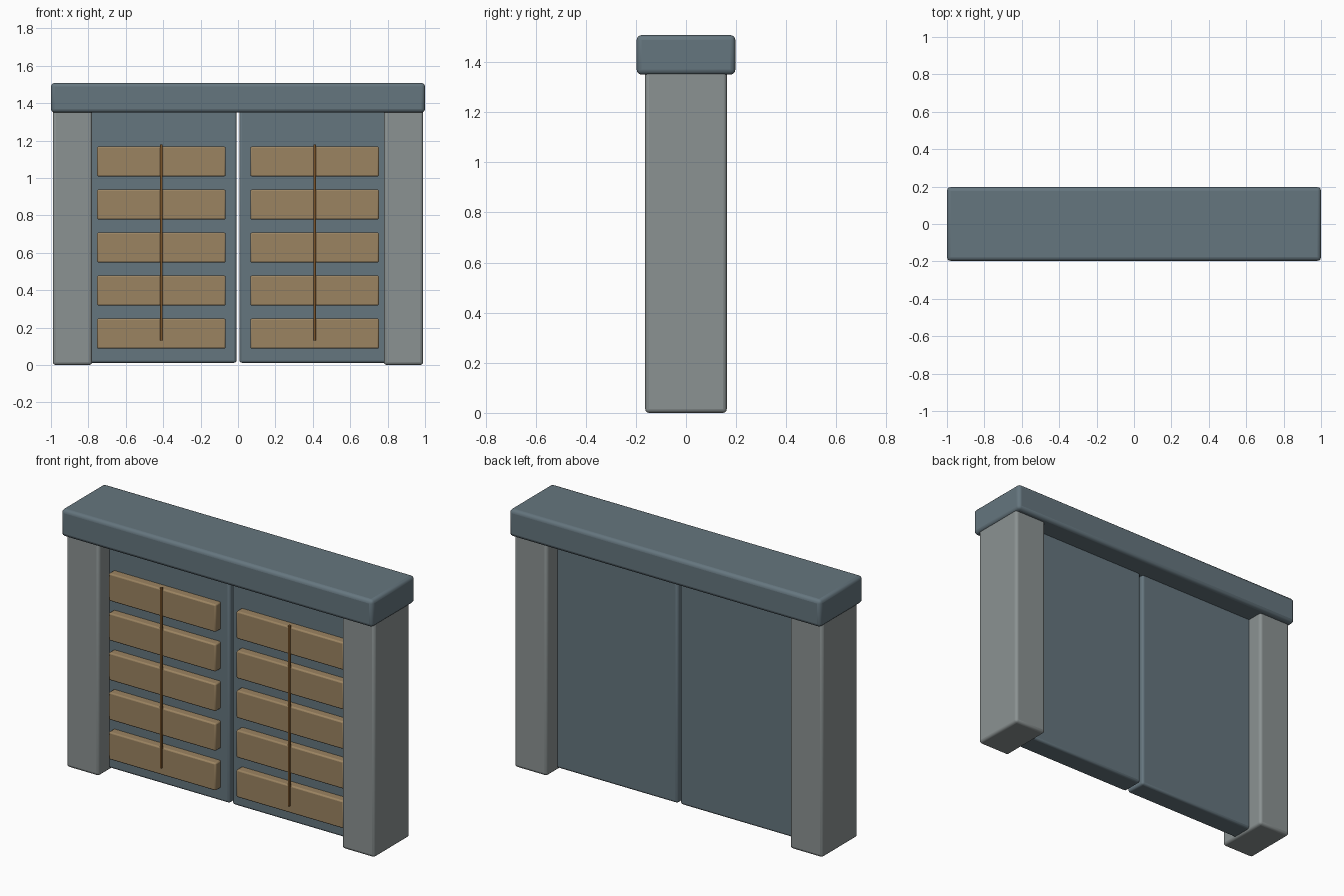
import bpy

if "Cube" in bpy.data.objects:
    bpy.data.objects.remove(bpy.data.objects["Cube"])


def material(name, rgb):
    m = bpy.data.materials.new(name)
    m.diffuse_color = (*rgb, 1)
    m.use_nodes = True
    m.node_tree.nodes["Principled BSDF"].inputs["Base Color"].default_value = m.diffuse_color
    return m


slate = material("slate_paint", (0.13, 0.18, 0.21))
stone = material("stone", (0.26, 0.29, 0.29))
wood = material("wood", (0.33, 0.23, 0.12))
dark_wood = material("dark_wood", (0.33, 0.15, 0.04))


def block(name, x, y, z, mat, bevel, segments=3):
    """Rounded box given by (min, max) ranges on each axis."""
    ranges = (x, y, z)
    bpy.ops.mesh.primitive_cube_add(size=1, location=[(a + b) / 2 for a, b in ranges])
    ob = bpy.context.object
    ob.name = name
    ob.scale = [b - a for a, b in ranges]
    bpy.ops.object.transform_apply(location=False, rotation=False, scale=True)
    ob.data.materials.append(mat)
    mod = ob.modifiers.new("rounded_edges", 'BEVEL')
    mod.width = bevel
    mod.segments = segments
    bpy.ops.object.shade_smooth_by_angle()
    return ob


# Top beam
block("lintel", (-1, 1), (-0.197, 0.197), (1.35, 1.508), slate, 0.02)

for side, s in (("left", -1), ("right", 1)):
    def span(a, b):
        return tuple(sorted((s * a, s * b)))

    # Stone post and shutter panel
    block(side + "_post", span(0.78, 0.99), (-0.163, 0.163), (0, 1.365), stone, 0.016)
    block(side + "_panel", span(0.008, 0.80), (-0.065, 0.065), (0.012, 1.365), slate, 0.013)

    # Louvre slats on the front
    for i in range(5):
        z = 0.168 + i * 0.23
        block(f"{side}_slat_{i + 1}", span(0.066, 0.754), (-0.112, -0.05),
              (z - 0.08, z + 0.08), wood, 0.008, 2)

    # Thin control rod
    block(side + "_control_rod", span(0.405, 0.417), (-0.122, -0.108),
          (0.13, 1.18), dark_wood, 0.002, 1)
